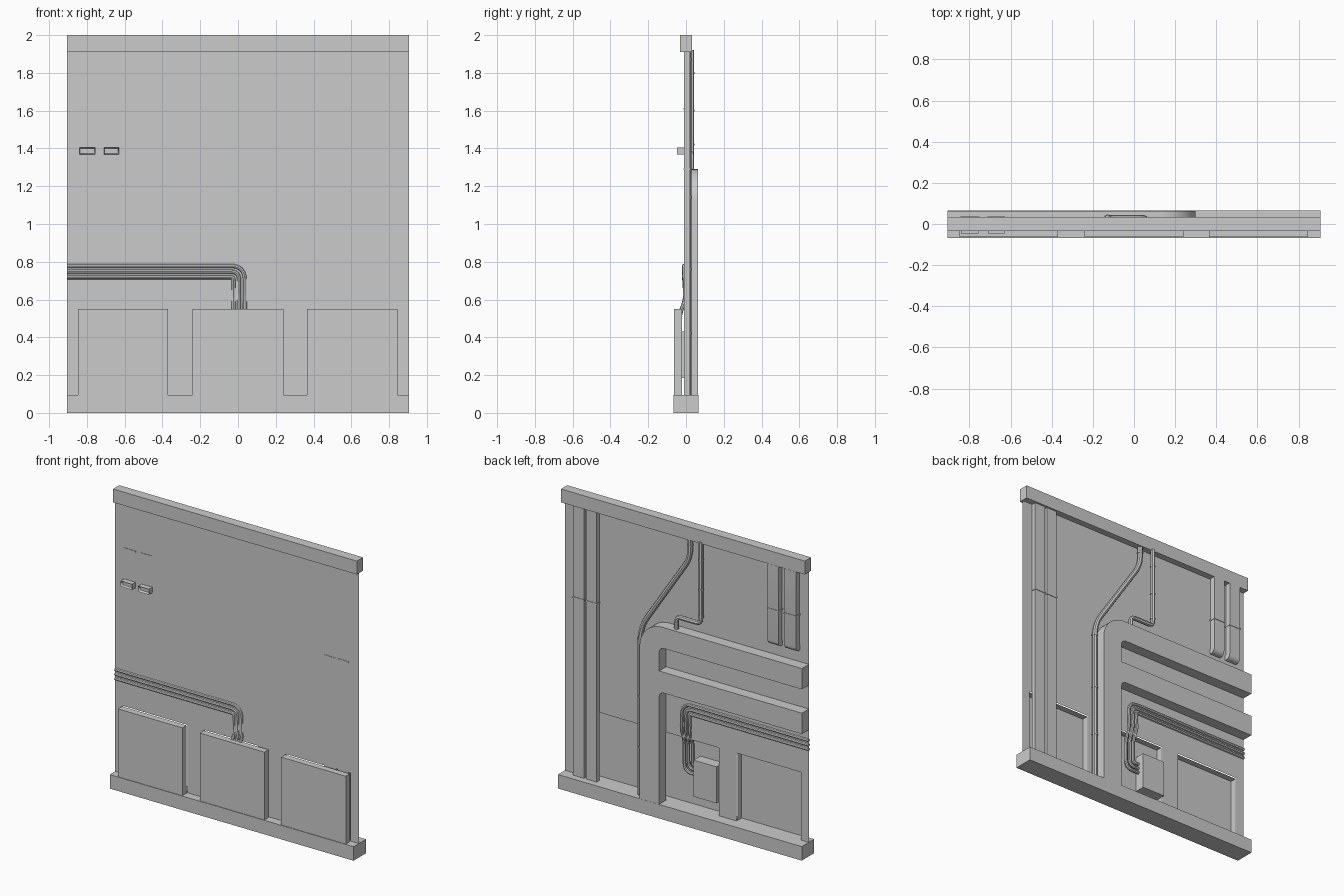
import bpy, bmesh, math
from mathutils import Vector

if "Cube" in bpy.data.objects:
    bpy.data.objects.remove(bpy.data.objects["Cube"])

W = 0.906          # half width
WALL = -0.01       # wall sheet y


def finish(name, bm, smooth=False):
    bmesh.ops.recalc_face_normals(bm, faces=bm.faces)
    me = bpy.data.meshes.new(name)
    bm.to_mesh(me)
    bm.free()
    ob = bpy.data.objects.new(name, me)
    bpy.context.collection.objects.link(ob)
    if smooth:
        shade(ob)
    return ob


def shade(ob):
    bpy.ops.object.select_all(action='DESELECT')
    ob.select_set(True)
    bpy.context.view_layer.objects.active = ob
    bpy.ops.object.shade_smooth_by_angle(angle=math.radians(35))


def box(name, x0, x1, y0, y1, z0, z1, open_back=False):
    bm = bmesh.new()
    bmesh.ops.create_cube(bm, size=1)
    for v in bm.verts:
        v.co = (x1 if v.co.x > 0 else x0, y1 if v.co.y > 0 else y0, z1 if v.co.z > 0 else z0)
    if open_back:
        back = [f for f in bm.faces if all(abs(v.co.y - y1) < 1e-6 for v in f.verts)]
        bmesh.ops.delete(bm, geom=back, context='FACES')
    return finish(name, bm)


def extrude(name, pts, offset, smooth=True):
    """Closed outline pushed along an offset vector."""
    bm = bmesh.new()
    f = bm.faces.new([bm.verts.new(p) for p in pts])
    r = bmesh.ops.extrude_face_region(bm, geom=[f])
    bmesh.ops.translate(bm, vec=offset, verts=[g for g in r['geom'] if isinstance(g, bmesh.types.BMVert)])
    if f.is_valid is False or not any(g is f for g in bm.faces):
        bm.faces.new([bm.verts[i] for i in range(len(pts))])
    return finish(name, bm, smooth)


def fillet(pts, radius, n=6):
    """Round the inner corners of an open path."""
    p = [Vector(q) for q in pts]
    out = [p[0]]
    for a, b, c in zip(p, p[1:], p[2:]):
        r = min(radius, (a - b).length * .49, (c - b).length * .49)
        s, e = b + (a - b).normalized() * r, b + (c - b).normalized() * r
        for k in range(n + 1):
            t = k / n
            out.append(s * (1 - t) ** 2 + b * 2 * t * (1 - t) + e * t * t)
    return out + [p[-1]]


def tube(name, pts, r):
    cu = bpy.data.curves.new(name, 'CURVE')
    cu.dimensions = '3D'
    cu.bevel_depth = r
    cu.bevel_resolution = 2
    cu.use_fill_caps = True
    sp = cu.splines.new('POLY')
    sp.points.add(len(pts) - 1)
    for q, co in zip(sp.points, pts):
        q.co = (*co, 1)
    ob = bpy.data.objects.new(name, cu)
    bpy.context.collection.objects.link(ob)
    bpy.ops.object.select_all(action='DESELECT')
    ob.select_set(True)
    bpy.context.view_layer.objects.active = ob
    bpy.ops.object.convert(target='MESH')
    shade(bpy.context.object)


def arc(cx, cz, r, a0, a1, n=10):
    return [(cx + r * math.cos(math.radians(a0 + (a1 - a0) * k / n)),
             cz + r * math.sin(math.radians(a0 + (a1 - a0) * k / n))) for k in range(n + 1)]


# top and bottom rails
box("top_rail", -W, W, -.033, .033, 1.91, 2)
box("bottom_rail", -W, W, -.067, .065, 0, .094)

# wall sheet with three openings behind the front cabinets
cabinets = [(-.848, -.37), (-.24, .24), (.365, .845)]
xs = [-W] + [v for c in cabinets for v in c] + [W]
zs = [.09, .55, 1.91]
bm = bmesh.new()
grid = [[bm.verts.new((x, WALL, z)) for x in xs] for z in zs]
for j in range(2):
    for i in range(len(xs) - 1):
        if j == 1 or i % 2 == 0:
            bm.faces.new((grid[j][i], grid[j][i + 1], grid[j + 1][i + 1], grid[j + 1][i]))
finish("wall_sheet", bm)

# front cabinets, hollow from behind
for x0, x1 in cabinets:
    box("front_cabinet", x0, x1, -.063, -.02, .09, .55, open_back=True)

# junction box in the middle opening
box("junction_box", -.235, -.065, -.06, .012, .185, .43)

# large branching duct on the back
outline = ([(.3, .09)] + arc(.13, 1.12, .17, 0, 90) + [(-W, 1.29), (-W, 1.15)]
           + arc(.12, 1.115, .035, 90, 0, 5) + [(.155, .99), (-W, .99), (-W, .85)]
           + arc(.12, .815, .035, 90, 0, 5) + [(.155, .09)])
extrude("main_duct", [(x, WALL, z) for x, z in outline], (0, .074, 0))

# tall flat ducts with collars
for x0, x1 in [(.65, .73), (.745, .825)]:
    box("tall_duct", x0, x1, WALL, .02, .09, 1.91)
    box("tall_duct_collar", x0 - .003, x1 + .003, WALL - .003, .023, 1.285, 1.295)

# short ducts that turn through the wall to front outlets
side = ([(-.004, 1.91), (.034, 1.91)] + arc(.002, 1.4, .032, 0, -90, 6)
        + [(-.047, 1.368), (-.047, 1.405), (-.004, 1.405)])
for x0, x1 in [(-.84, -.755), (-.71, -.63)]:
    ob = extrude("short_duct", [(x0, y, z) for y, z in side], (x1 - x0, 0, 0))
    bm = bmesh.new()
    bm.from_mesh(ob.data)
    mouth = [f for f in bm.faces if f.calc_center_median().y < -.046]
    bmesh.ops.inset_region(bm, faces=mouth, thickness=.006)
    bmesh.ops.translate(bm, vec=(0, .02, 0), verts=list({v for f in mouth for v in f.verts}))
    bm.to_mesh(ob.data)
    bm.free()
    box("short_duct_collar", x0 - .003, x1 + .003, WALL - .003, .037, 1.605, 1.615)

# bundle of three cables crossing into the junction box
for i in range(3):
    d = .03 * i
    x, z = .036 - d, .778 - d
    tube("cable", fillet([(-W, WALL, z), (x, WALL, z), (x, -.002, .6), (x, -.035, .52),
                          (x, -.035, .31 + d), (-.08, -.035, .31 + d)], .075 - d), .011)

# long bent pipe beside the duct
tube("long_pipe", fillet([(-.04, .012, 1.92), (-.04, .012, 1.78), (.33, .012, 1.22), (.33, .012, .08)], .09), .017)
for z in (1.14, .76, .42):
    tube("pipe_collar", [(.33, .012, z - .005), (.33, .012, z + .005)], .02)
tube("pipe_collar", [(-.04, .012, 1.865), (-.04, .012, 1.875)], .02)

# short pipe that steps over and drops into the duct
tube("stepped_pipe", fillet([(-.13, .028, 1.92), (-.13, .028, 1.37), (.05, .028, 1.37), (.05, .028, 1.28)], .035), .015)
for z in (1.8, 1.6, 1.42):
    tube("pipe_collar", [(-.13, .028, z - .005), (-.13, .028, z + .005)], .018)
